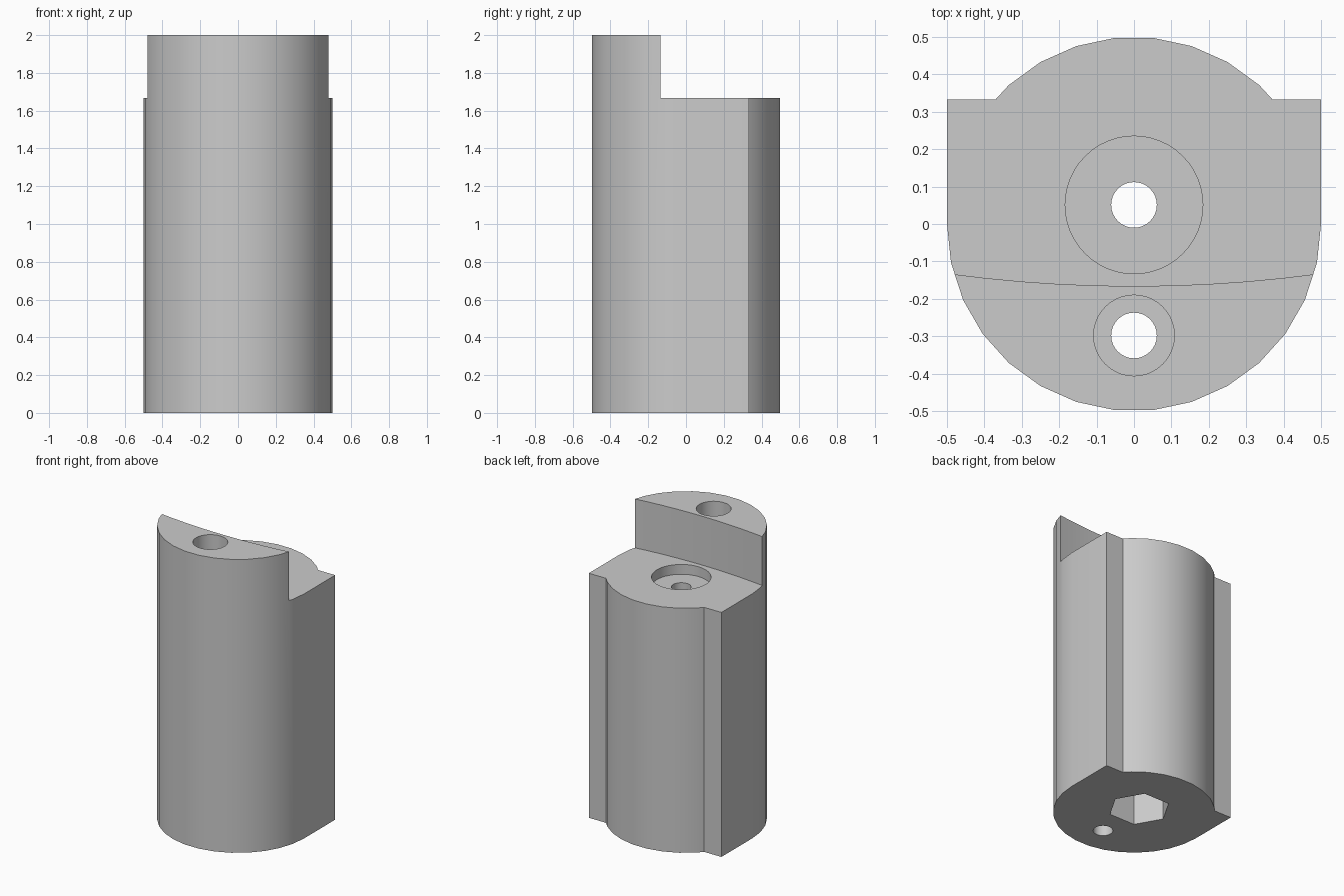
import bpy, bmesh
from math import cos, sin, radians, sqrt

cube = bpy.data.objects.get("Cube")
if cube:
    bpy.data.objects.remove(cube, do_unlink=True)

grey = bpy.data.materials.new("plain grey")
grey.use_nodes = True
grey.diffuse_color = (0.6, 0.6, 0.6, 1)
grey.node_tree.nodes["Principled BSDF"].inputs["Base Color"].default_value = (0.6, 0.6, 0.6, 1)


def prism(name, outline, z0, z1):
    """Extrude a closed xy outline from z0 to z1."""
    bm = bmesh.new()
    base = bm.faces.new([bm.verts.new((x, y, z0)) for x, y in outline])
    top = bmesh.ops.extrude_face_region(bm, geom=[base])["geom"]
    verts = [v for v in top if isinstance(v, bmesh.types.BMVert)]
    bmesh.ops.translate(bm, verts=verts, vec=(0, 0, z1 - z0))
    bmesh.ops.recalc_face_normals(bm, faces=bm.faces)
    mesh = bpy.data.meshes.new(name)
    bm.to_mesh(mesh)
    bm.free()
    mesh.materials.append(grey)
    obj = bpy.data.objects.new(name, mesh)
    bpy.context.collection.objects.link(obj)
    return obj


def ring(radius, cy, sides):
    return [(radius * cos(radians(360 * i / sides)),
             cy + radius * sin(radians(360 * i / sides))) for i in range(sides)]


HEIGHT, STEP, FLAT = 2.0, 1.667, 0.333
MAIN_Y, SMALL_Y = 0.051, -0.298


def arc(start, end):
    return [(0.5 * cos(radians(a)), 0.5 * sin(radians(a))) for a in range(start, end + 1, 12)]


# Body: round front, straight sides with rear shoulders, round back
notch_x = 0.37
outline = (arc(180, 360) + [(0.5, FLAT), (notch_x, FLAT)]
           + arc(48, 132) + [(-notch_x, FLAT), (-0.5, FLAT)])
body = prism("body", outline, 0, HEIGHT)

# Step removing the upper rear, with a gently curved wall
R = 3.7
wall = [(x / 10, -0.166 + R - sqrt(R * R - x * x / 100)) for x in range(-6, 7)]
cutters = [
    prism("step_cutter", wall + [(0.6, 0.7), (-0.6, 0.7)], STEP, 2.2),
    # Main bore with round recess above and hexagonal pocket below
    prism("main_recess_cutter", ring(0.184, MAIN_Y, 48), STEP - 0.067, 1.9),
    prism("main_bore_cutter", ring(0.061, MAIN_Y, 32), -0.1, 1.8),
    prism("hex_pocket_cutter", ring(0.192, MAIN_Y, 6), -0.1, 1.0),
    # Front screw hole with a wider upper bore
    prism("screw_head_cutter", ring(0.108, SMALL_Y, 40), STEP, 2.2),
    prism("screw_hole_cutter", ring(0.061, SMALL_Y, 32), -0.1, 2.1),
]

bpy.ops.object.select_all(action="DESELECT")
bpy.context.view_layer.objects.active = body
body.select_set(True)
for cutter in cutters:
    cutter.hide_render = True
    mod = body.modifiers.new(cutter.name, "BOOLEAN")
    mod.operation = "DIFFERENCE"
    mod.solver = "EXACT"
    mod.object = cutter
    bpy.ops.object.modifier_apply(modifier=mod.name)
for cutter in cutters:
    bpy.data.objects.remove(cutter, do_unlink=True)

bpy.ops.object.shade_smooth_by_angle(angle=radians(30))
